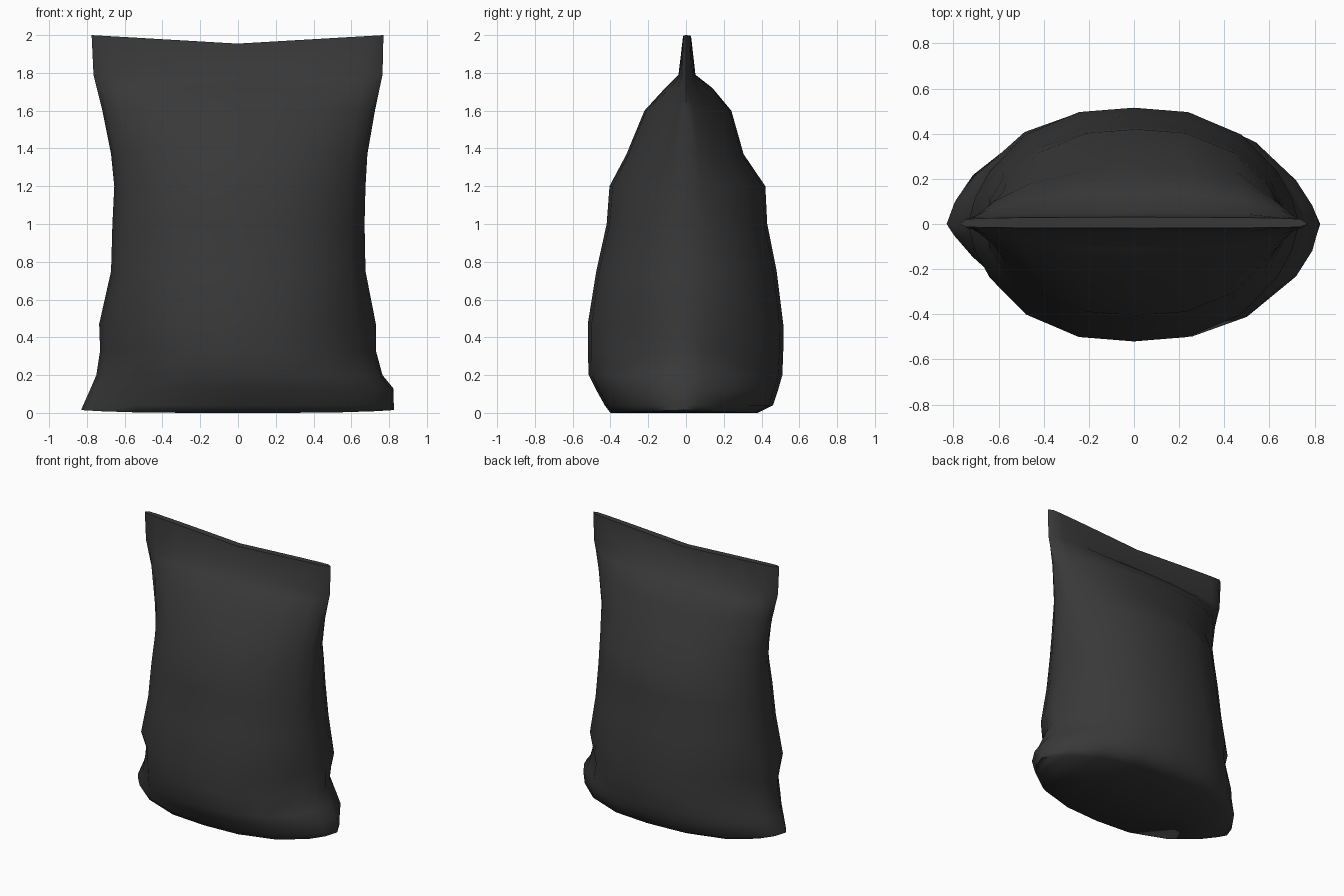
import bpy, bmesh, math

if "Cube" in bpy.data.objects:
    bpy.data.objects.remove(bpy.data.objects["Cube"])

# Horizontal sections: z, left x, right x, front depth, back depth, edge roundness
SECTIONS = [
    (0.00, -0.83, 0.825, 0.40, 0.38, 0.80),
    (0.04, -0.82, 0.825, 0.43, 0.46, 0.80),
    (0.13, -0.78, 0.822, 0.48, 0.49, 0.78),
    (0.20, -0.75, 0.765, 0.515, 0.51, 0.74),
    (0.33, -0.73, 0.73, 0.52, 0.515, 0.70),
    (0.47, -0.735, 0.73, 0.52, 0.515, 0.66),
    (0.75, -0.672, 0.675, 0.475, 0.48, 0.60),
    (1.00, -0.665, 0.67, 0.42, 0.43, 0.62),
    (1.20, -0.655, 0.675, 0.405, 0.42, 0.72),
    (1.37, -0.672, 0.685, 0.315, 0.305, 0.68),
    (1.60, -0.718, 0.725, 0.22, 0.24, 0.75),
    (1.72, -0.748, 0.75, 0.11, 0.14, 0.70),
    (1.79, -0.765, 0.765, 0.04, 0.05, 0.30),
    (2.00, -0.775, 0.77, 0.018, 0.03, 0.15),
]
COLS = [-1, -0.96, -0.87, -0.65, -0.33, 0, 0.33, 0.65, 0.87, 0.96, 1]
N = len(COLS)

bm = bmesh.new()
rings = []
for i, (z, xl, xr, front, back, q) in enumerate(SECTIONS):
    walls = []
    for side, depth in ((-1, front), (1, back)):
        wall = []
        for t in COLS:
            x = (xl + xr) / 2 + t * (xr - xl) / 2
            qq = q
            if i < 4 and side * t < 0:          # corners folded round to one side
                qq -= 0.17
            elif i < 4 and side < 0:            # flattened front left corner
                qq += 0.10
            y = side * depth * (1 - abs(t) ** 2.6) ** qq
            zz = z
            if i == len(SECTIONS) - 1:          # sagging top seam
                zz -= 0.045 * (1 - abs(t))
            if i == 0:                          # lifted base corners
                zz += 0.015 * abs(t) ** 4
            if i == 4 and abs(t) in (0.87, 0.96):  # creases above the folded corners
                y *= 0.8
            if side == 1 and abs(t) == 1:
                wall.append(walls[0][0 if t < 0 else -1])
            else:
                wall.append(bm.verts.new((x, y, zz)))
        walls.append(wall)
    rings.append(walls)

# Front and back walls
for lo, hi in zip(rings, rings[1:]):
    for s in (0, 1):
        for j in range(N - 1):
            bm.faces.new((lo[s][j], lo[s][j + 1], hi[s][j + 1], hi[s][j]))

# Base and top strip
for front, back in (rings[0], rings[-1]):
    for j in range(N - 1):
        corners = list(dict.fromkeys((front[j], front[j + 1], back[j + 1], back[j])))
        bm.faces.new(corners)
bmesh.ops.recalc_face_normals(bm, faces=bm.faces)

mesh = bpy.data.meshes.new("bag")
bm.to_mesh(mesh)
bm.free()
bag = bpy.data.objects.new("bag", mesh)
bpy.context.collection.objects.link(bag)

mat = bpy.data.materials.new("dark_plastic")
mat.diffuse_color = (0.04, 0.04, 0.04, 1)
mat.use_nodes = True
mat.node_tree.nodes["Principled BSDF"].inputs["Base Color"].default_value = mat.diffuse_color
mesh.materials.append(mat)

bpy.context.view_layer.objects.active = bag
bag.select_set(True)
bpy.ops.object.shade_smooth_by_angle(angle=math.radians(70))
